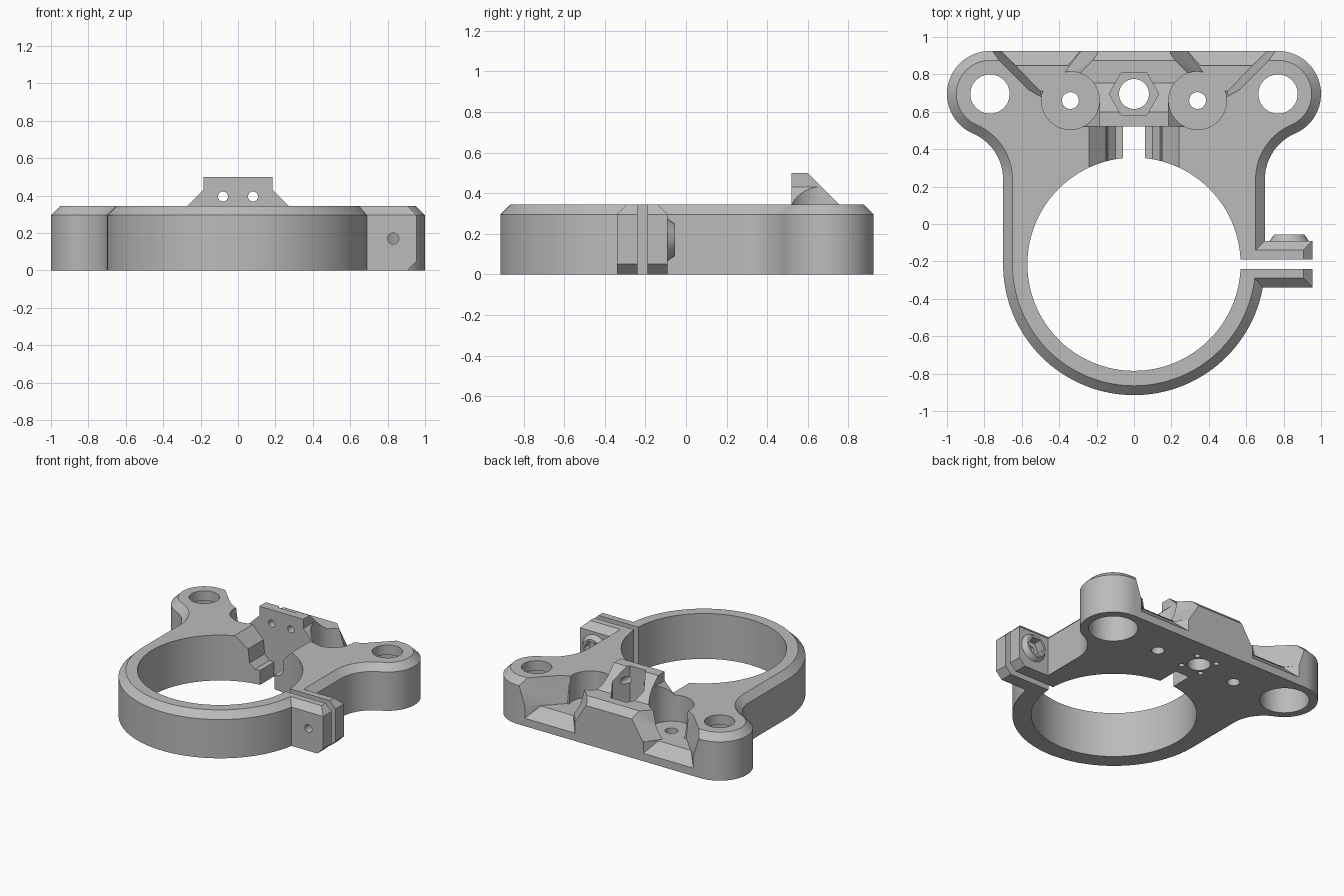
import bpy, bmesh
from math import sin, cos, pi, radians
from mathutils import Matrix, Vector

cube = bpy.data.objects.get("Cube")
if cube:
    bpy.data.objects.remove(cube, do_unlink=True)

grey = bpy.data.materials.new("plain_grey")
grey.use_nodes = True
grey.diffuse_color = (0.5, 0.5, 0.5, 1)
grey.node_tree.nodes["Principled BSDF"].inputs["Base Color"].default_value = (0.5, 0.5, 0.5, 1)

TOP, SHOULDER, BEVEL = 0.345, 0.295, 0.05
RING_Y, LOBE_X, LOBE_Y = -0.215, 0.77, 0.695


def finish(name, bm):
    bmesh.ops.recalc_face_normals(bm, faces=bm.faces)
    mesh = bpy.data.meshes.new(name)
    bm.to_mesh(mesh)
    bm.free()
    mesh.materials.append(grey)
    obj = bpy.data.objects.new(name, mesh)
    bpy.context.collection.objects.link(obj)
    return obj


def loft(name, rings):
    """Solid through matching closed rings of 3D points."""
    bm = bmesh.new()
    loops = [[bm.verts.new(p) for p in ring] for ring in rings]
    n = len(loops[0])
    for low, high in zip(loops, loops[1:]):
        for i in range(n):
            j = (i + 1) % n
            bm.faces.new((low[i], low[j], high[j], high[i]))
    bm.faces.new(loops[0])
    bm.faces.new(loops[-1])
    return finish(name, bm)


def hull(name, points):
    bm = bmesh.new()
    for p in points:
        bm.verts.new(p)
    bmesh.ops.convex_hull(bm, input=bm.verts)
    return finish(name, bm)


def prism_y(name, profile, y0, y1):
    return loft(name, [[(x, y, z) for x, z in profile] for y in (y0, y1)])


def cylinder(name, center, r, a, b, axis="Z", sides=48, r_end=None):
    """Round or polygonal bar from a to b along an axis."""
    bm = bmesh.new()
    bmesh.ops.create_cone(bm, cap_ends=True, segments=sides, radius1=r,
                          radius2=r if r_end is None else r_end, depth=b - a)
    spin = Matrix.Rotation(pi / 2, 4, "Z") if sides == 6 else Matrix()
    move = Matrix.Translation((center[0], center[1], (a + b) / 2))
    if axis == "Y":
        spin = Matrix.Rotation(-pi / 2, 4, "X") @ spin
        move = Matrix.Translation((center[0], (a + b) / 2, center[1]))
    bmesh.ops.transform(bm, matrix=move @ spin, verts=bm.verts)
    return finish(name, bm)


def arc(cx, cy, r, start, end, n):
    return [(cx + r * cos(radians(start + (end - start) * i / n)),
             cy + r * sin(radians(start + (end - start) * i / n))) for i in range(n + 1)]


def outline(d):
    """Plan of the holder, moved inward by d."""
    half = arc(0, RING_Y, 0.70 - d, -90, 0, 32)
    half += arc(0.965, 0.24, 0.265 + d, 180, 113.2, 14)
    half += arc(LOBE_X, LOBE_Y, 0.23 - d, -66.8, 90, 28)
    return half + [(-x, y) for x, y in reversed(half[1:])]


def combine(target, tool, operation):
    mod = target.modifiers.new("join", "BOOLEAN")
    mod.operation, mod.solver, mod.object = operation, "EXACT", tool
    bpy.context.view_layer.objects.active = target
    bpy.ops.object.modifier_apply(modifier=mod.name)
    bpy.data.objects.remove(tool, do_unlink=True)


# Main plate with chamfered upper rim
body = loft("clamp_holder", [[(x, y, z) for x, y in outline(d)]
            for d, z in ((0, 0), (0, SHOULDER), (BEVEL, TOP))])

# Clamp ears as one chamfered block, split later
ears = hull("clamp_ears", [(x, y, z) for x, y0, y1, z in (
    (0.905, -0.34, -0.09, 0), (0.955, -0.34, -0.09, 0.05),
    (0.955, -0.34, -0.09, SHOULDER), (0.905, -0.29, -0.14, TOP))
    for x in (0.6, x) for y in (y0, y1)])
combine(body, ears, "UNION")
combine(body, cylinder("nut_boss", (0.83, 0.17), 0.125, -0.12, -0.055, "Y", 32, 0.08), "UNION")

# Raised block with sloping sides and back
bm = bmesh.new()
profile = [(-0.33, 0.285), (0.33, 0.285), (0.185, 0.43), (0.185, 0.5), (-0.185, 0.5), (-0.185, 0.43)]
front = bm.faces.new([bm.verts.new((x, 0.52, z)) for x, z in profile])
ext = bmesh.ops.extrude_face_region(bm, geom=[front])
bmesh.ops.translate(bm, vec=(0, 0.35, 0), verts=[v for v in ext["geom"] if isinstance(v, bmesh.types.BMVert)])
if front.is_valid and len(bm.faces) < 8:
    bm.faces.new(list(reversed(front.verts)))
cut = bmesh.ops.bisect_plane(bm, geom=bm.verts[:] + bm.edges[:] + bm.faces[:],
                             plane_co=(0, 0.6, 0.5), plane_no=Vector((0, 1, 1)), clear_outer=True)
bmesh.ops.holes_fill(bm, edges=[e for e in bm.edges if e.is_boundary])
combine(body, finish("raised_block", bm), "UNION")

cutters = []
# Large bore, clamp slit, screw and nut
cutters.append(cylinder("bore", (0, RING_Y), 0.57, -0.1, 0.6, sides=128))
cutters.append(prism_y("slit", [(0.5, -0.1), (1.1, -0.1), (1.1, 0.5), (0.5, 0.5)], -0.24, -0.19))
cutters.append(cylinder("screw_hole", (0.83, 0.17), 0.03, -0.4, 0, "Y", 24))
cutters.append(cylinder("nut_recess", (0.83, 0.17), 0.07, -0.12, 0, "Y", 6))

# Stepped notch in front of the raised block
steps = [(0.06, -0.1), (0.06, 0.11), (0.10, 0.11), (0.14, 0.15), (0.15, 0.255), (0.265, 0.37)]
cutters.append(prism_y("notch", steps + [(-x, z) for x, z in reversed(steps)], 0.2, 0.52))

# Central hole and hexagonal seat
cutters.append(cylinder("center_hole", (0, LOBE_Y), 0.08, -0.1, 0.7))
cutters.append(cylinder("hex_seat", (0, LOBE_Y), 0.133, 0.15, 0.7, sides=6))

upper = [(0.82, 0.97), (0.57, 0.72), (0.5, 0.68), (0.42, 0.68), (0.32, 0.77), (0.12, 0.97)]
lower = [(0.75, 0.97), (0.54, 0.75), (0.5, 0.71), (0.44, 0.72), (0.38, 0.8), (0.25, 0.97)]
for s in (-1, 1):
    # Lobe holes, wider from below
    cutters.append(cylinder("lobe_hole", (s * LOBE_X, LOBE_Y), 0.105, -0.1, 0.6))
    cutters.append(cylinder("lobe_counterbore", (s * LOBE_X, LOBE_Y), 0.17, -0.1, 0.27))
    # Round pockets with screw holes
    cutters.append(cylinder("pocket", (s * 0.34, 0.66), 0.155, 0.145, 0.7))
    cutters.append(cylinder("pocket_hole", (s * 0.34, 0.66), 0.045, -0.1, 0.3, sides=32))
    # Flared valley through the back wall, with a ramp at its mouth
    cutters.append(hull("valley", [(s * x, y, 0.36) for x, y in upper] + [(s * x, y, 0.146) for x, y in lower]))
    cutters.append(hull("ramp", [(s * x, y, z) for x, y, z in (
        (0.36, 0.84, 0.145), (0.63, 0.84, 0.145), (0.25, 0.97, 0.015),
        (0.75, 0.97, 0.015), (0.25, 0.97, 0.16), (0.75, 0.97, 0.16))]))
    # Cross holes through the block and small blind holes beneath
    cutters.append(cylinder("block_hole", (s * 0.08, 0.395), 0.027, 0.4, 0.8, "Y", 24))
    for t in (-1, 1):
        cutters.append(cylinder("blind_hole", (s * 0.085, LOBE_Y + t * 0.085), 0.02, -0.1, 0.1, sides=16))
for cutter in cutters:
    combine(body, cutter, "DIFFERENCE")

bpy.ops.object.select_all(action="DESELECT")
body.select_set(True)
bpy.context.view_layer.objects.active = body
bpy.ops.object.shade_smooth_by_angle(angle=radians(25))
